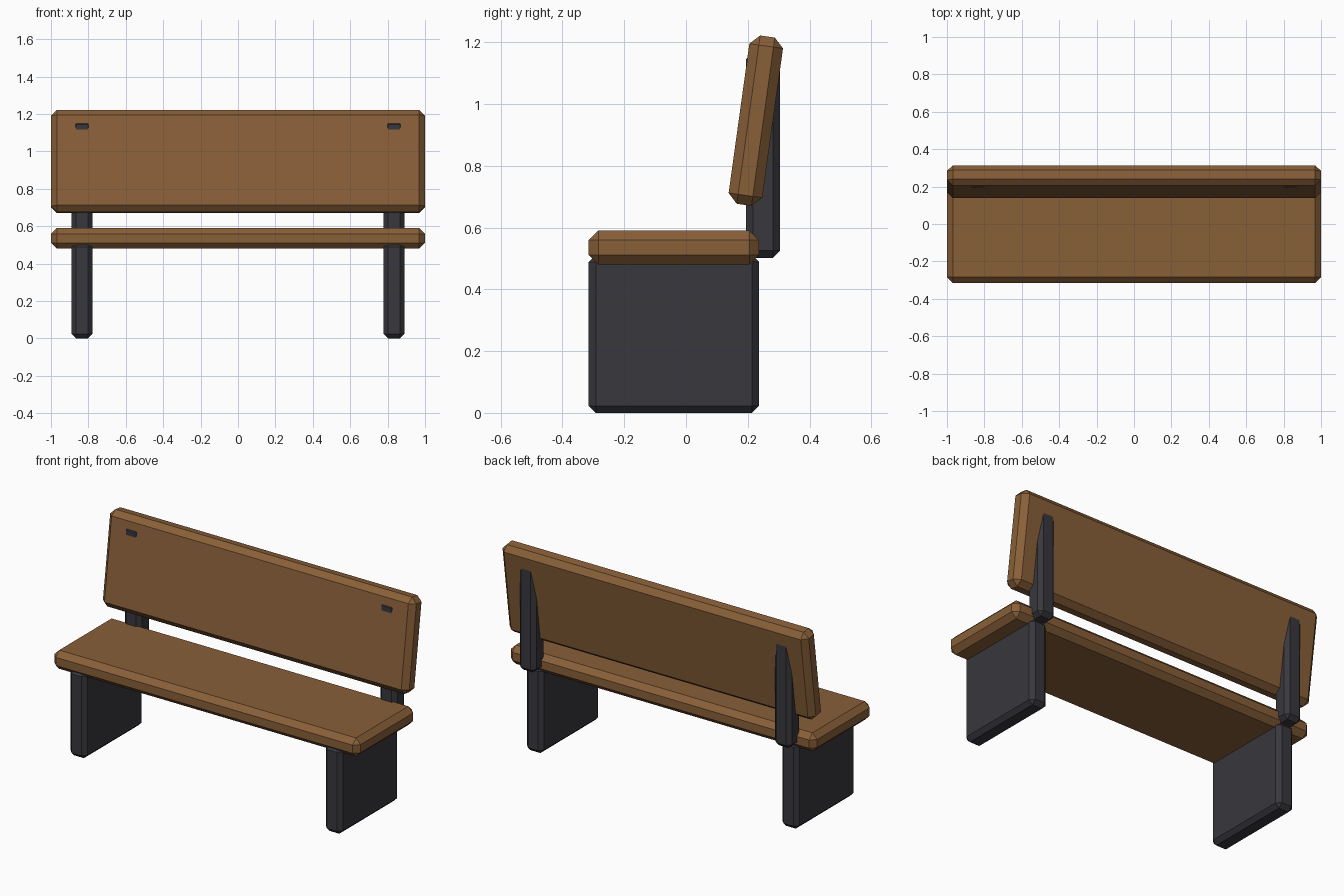
import bpy
import math

cube = bpy.data.objects.get("Cube")
if cube:
    bpy.data.objects.remove(cube, do_unlink=True)


def make_material(name, colour):
    mat = bpy.data.materials.new(name)
    mat.use_nodes = True
    mat.diffuse_color = colour
    mat.node_tree.nodes["Principled BSDF"].inputs["Base Color"].default_value = colour
    return mat


def chamfered_box(name, low, high, chamfer, mat, tilt=0.0):
    """Box between two corners, with flat chamfered edges, leaned about x."""
    centre = [(a + b) / 2 for a, b in zip(low, high)]
    bpy.ops.mesh.primitive_cube_add(size=1, location=centre)
    obj = bpy.context.object
    obj.name = name
    obj.scale = [b - a for a, b in zip(low, high)]
    bpy.ops.object.transform_apply(location=False, rotation=False, scale=True)
    obj.rotation_euler.x = tilt
    obj.data.materials.append(mat)
    bevel = obj.modifiers.new("Chamfer", 'BEVEL')
    bevel.width = chamfer
    bevel.segments = 1
    return obj


wood = make_material("brown wood", (0.25, 0.115, 0.04, 1))
metal = make_material("dark grey metal", (0.04, 0.038, 0.046, 1))

# Planks: flat seat and a backrest leaning backwards
chamfered_box("seat", (-1, -0.315, 0.48), (1, 0.236, 0.59), 0.031, wood)
chamfered_box("backrest", (-1, 0.171, 0.671), (1, 0.281, 1.221), 0.031, wood,
              tilt=-math.radians(7.9))

# Slab legs and the upright posts that carry the backrest
for side, x in (("left", 0.834), ("right", -0.834)):
    chamfered_box(side + "_leg", (x - 0.055, -0.315, 0), (x + 0.055, 0.236, 0.512),
                  0.023, metal)
    chamfered_box(side + "_back_post", (x - 0.055, 0.194, 0.502), (x + 0.055, 0.304, 1.167),
                  0.023, metal)
